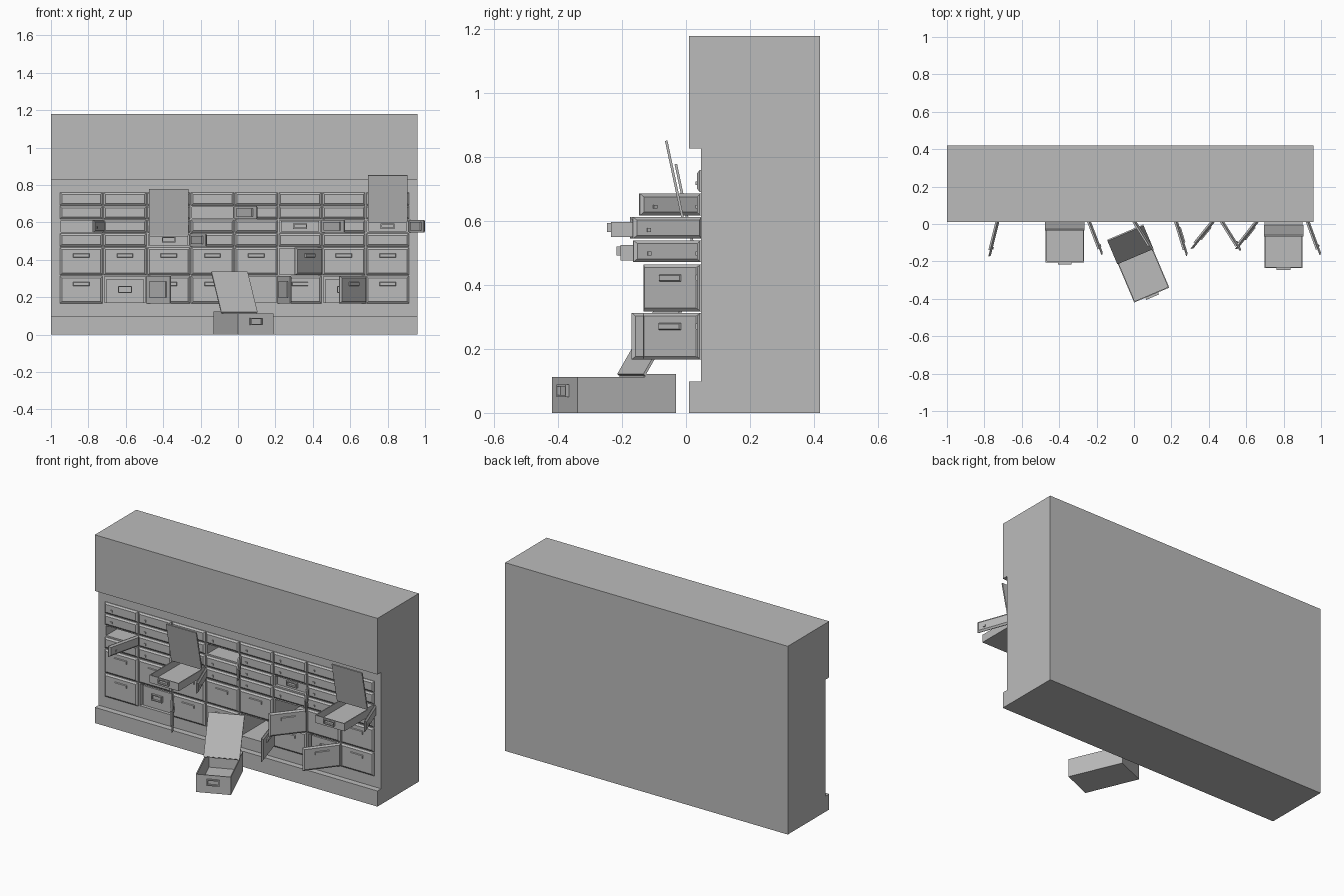
import bpy
import bmesh
from math import radians
from mathutils import Matrix, Vector

cube = bpy.data.objects.get("Cube")
if cube:
    bpy.data.objects.remove(cube, do_unlink=True)

steel = bpy.data.materials.new("grey_steel")
steel.use_nodes = True
GREY = (0.5, 0.5, 0.5, 1)
steel.diffuse_color = GREY
steel.node_tree.nodes["Principled BSDF"].inputs["Base Color"].default_value = GREY


def block(bm, x, y, z, inset=0.0):
    """Add a box spanning three ranges; inset shrinks its -y face."""
    made = bmesh.ops.create_cube(bm, size=1)["verts"]
    for v in made:
        front = v.co.y < 0
        k = inset if front else 0
        v.co = Vector((x[0] + k if v.co.x < 0 else x[1] - k,
                       y[0] if front else y[1],
                       z[0] + k if v.co.z < 0 else z[1] - k))


def finish(name, bm, matrix=None):
    bmesh.ops.recalc_face_normals(bm, faces=bm.faces)
    mesh = bpy.data.meshes.new(name)
    bm.to_mesh(mesh)
    bm.free()
    mesh.materials.append(steel)
    obj = bpy.data.objects.new(name, mesh)
    bpy.context.collection.objects.link(obj)
    if matrix:
        obj.matrix_world = matrix
    return obj


def place(x, y, z, turn=0):
    return Matrix.Translation((x, y, z)) @ Matrix.Rotation(radians(turn), 4, 'Z')


# Grid layout: rows from bottom to top as (low, high)
PITCH, LEFT, WALL = 0.234, -0.955, 0.047
ROWS = [(0.167, 0.313), (0.318, 0.465), (0.472, 0.540),
        (0.545, 0.613), (0.618, 0.686), (0.691, 0.760)]

# Open compartments: (column, row) -> door angle
OPEN = {(0, 3): 76, (1, 0): 124, (2, 2): 111, (3, 4): 122, (4, 0): 107,
        (5, 1): 51, (5, 3): 122, (6, 0): 52, (7, 3): 110}
# Boxes still in the wall: (column, row) -> front position, lid raised
BOXES = {(1, 0): (0.065, False), (5, 3): (0.065, False), (6, 0): (0.065, False),
         (2, 2): (-0.205, True), (7, 3): (-0.235, True)}


def col_left(col):
    return LEFT + PITCH * col


# Cabinet: notched side profile extruded along x, with compartments cut in
bm = bmesh.new()
profile = [(0.01, 0), (0.42, 0), (0.42, 1.18), (0.01, 1.18),
           (0.01, 0.828), (WALL, 0.828), (WALL, 0.098), (0.01, 0.098)]
face = bm.faces.new([bm.verts.new((-1, y, z)) for y, z in profile])
side = bmesh.ops.extrude_face_region(bm, geom=[face])["geom"]
bmesh.ops.translate(bm, vec=(1.96, 0, 0),
                    verts=[g for g in side if isinstance(g, bmesh.types.BMVert)])
cabinet = finish("cabinet", bm)

bm = bmesh.new()
for col, row in OPEN:
    low, high = ROWS[row]
    x = col_left(col)
    block(bm, (x + 0.008, x + PITCH - 0.008), (0, 0.39), (low + 0.004, high - 0.004))
cutter = finish("compartment_cutter", bm)
cutter.hide_render = True
cut = cabinet.modifiers.new("compartments", 'BOOLEAN')
cut.operation, cut.solver, cut.object = 'DIFFERENCE', 'EXACT', cutter
bpy.context.view_layer.update()
baked = bpy.data.meshes.new_from_object(
    cabinet.evaluated_get(bpy.context.evaluated_depsgraph_get()))
cabinet.modifiers.clear()
cabinet.data = baked
bpy.data.objects.remove(cutter, do_unlink=True)


# Doors: hinged on their right edge, chamfered outside, lock plate inside
def door(col, row, angle):
    low, high = ROWS[row]
    h, w = high - low, PITCH - 0.006
    bm = bmesh.new()
    block(bm, (-w, 0), (-0.004, 0), (0, h))
    block(bm, (-w, 0), (-0.012, -0.004), (0, h), inset=0.010)
    if row < 2:
        # Label holder: a shallow bar with a raised rim
        z = h * 0.71
        block(bm, (-w / 2 - 0.044, -w / 2 + 0.044), (-0.018, -0.011),
              (z - 0.011, z + 0.011), inset=0.003)
    else:
        # Small lock
        x, z = -w + 0.05, h * 0.4
        block(bm, (x - 0.006, x + 0.006), (-0.017, -0.011), (z - 0.006, z + 0.006))
    if angle:
        m = 0.03 if row < 2 else 0.012
        block(bm, (-w + 0.035, -0.035), (0, 0.008), (m, h - m))
    finish("door_%d_%d" % (col + 1, row + 1), bm,
           place(col_left(col) + PITCH - 0.003, WALL, low, angle))


for col in range(8):
    for row in range(len(ROWS)):
        door(col, row, OPEN.get((col, row), 0))


# Deposit box: front at local y = 0, fixed cover at the back, hinged lid
def deposit_box(name, matrix, height, lid_tilt=None):
    half, length, hinge, t = 0.102, 0.335, 0.23, 0.006
    bm = bmesh.new()
    block(bm, (-half, half), (0, length), (0, t))
    for s in (-1, 1):
        xs = sorted((s * half, s * (half - t)))
        block(bm, xs, (t, length - t), (t, height))
    block(bm, (-half, half), (0, t), (t, height))
    block(bm, (-half, half), (length - t, length), (t, height))
    block(bm, (-half, half), (hinge if lid_tilt is not None else 0, length),
          (height, height + 0.01))
    # Framed pull on the front
    hw, hh, zc = 0.037, min(0.019, height * 0.3), height * 0.62
    for s in (-1, 1):
        block(bm, sorted((s * hw, s * (hw - 0.006))), (-0.012, 0), (zc - hh, zc + hh))
        block(bm, (0.006 - hw, hw - 0.006), (-0.012, 0),
              sorted((zc + s * hh, zc + s * (hh - 0.006))))
    finish(name, bm, matrix)
    if lid_tilt is not None:
        # Lid stands up from its hinge and leans by lid_tilt
        bm = bmesh.new()
        block(bm, (-half - 0.003, half + 0.003), (-0.008, 0), (0, 0.255))
        finish(name + "_lid", bm, matrix @ Matrix.Translation((0, hinge, height + 0.005))
               @ Matrix.Rotation(radians(-lid_tilt), 4, 'X'))


for (col, row), (front, raised) in BOXES.items():
    deposit_box("deposit_box_%d_%d" % (col + 1, row + 1),
                place(col_left(col) + PITCH / 2, front, ROWS[row][0] + 0.005),
                0.112 if row < 2 else 0.048, -12 if raised else None)

# Box left open on the floor
deposit_box("floor_box", place(0.095, -0.38, 0, 23), 0.112, 32)
